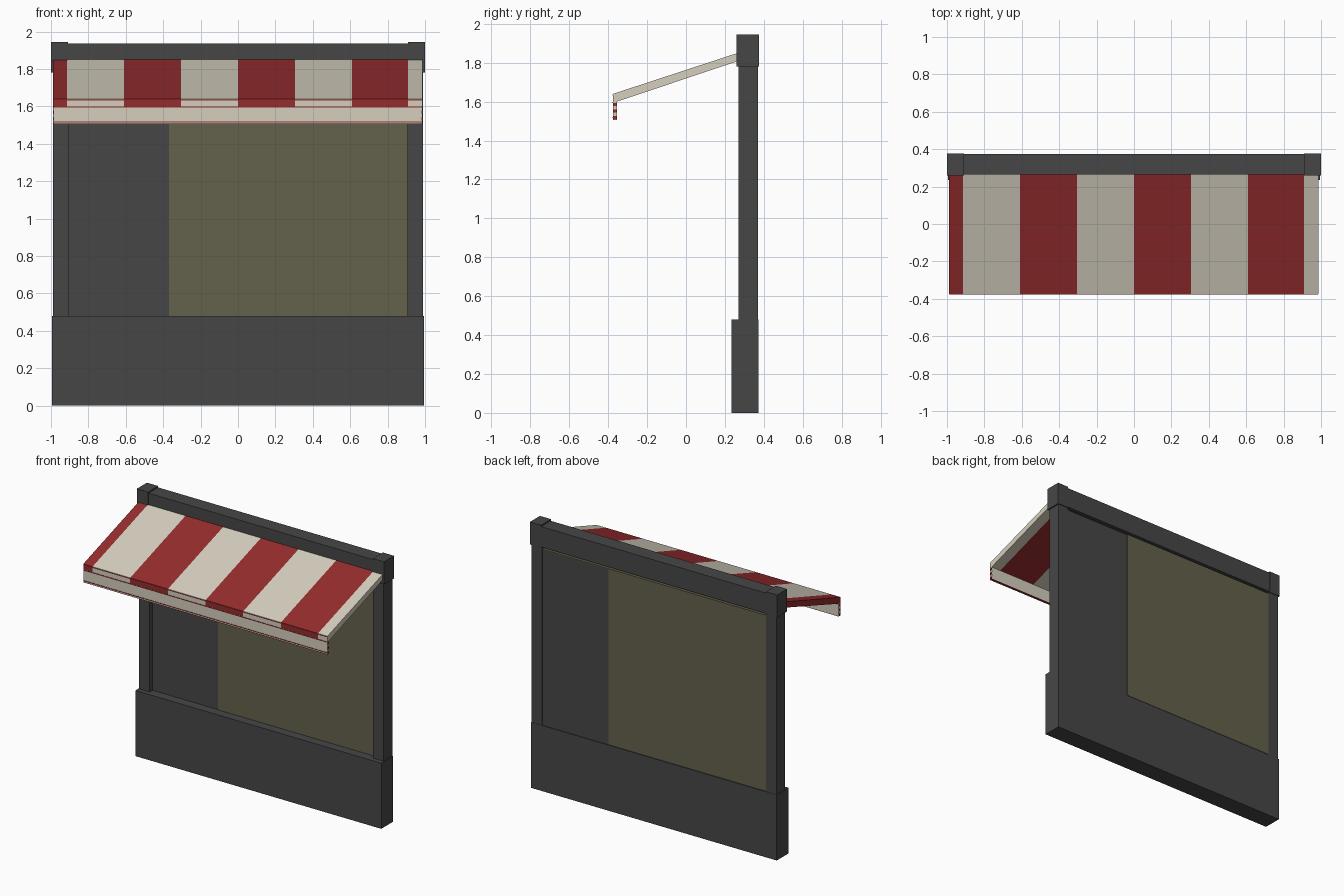
import bpy

cube = bpy.data.objects.get("Cube")
if cube:
    bpy.data.objects.remove(cube, do_unlink=True)


def material(name, rgb):
    m = bpy.data.materials.new(name)
    m.use_nodes = True
    m.diffuse_color = (*rgb, 1)
    m.node_tree.nodes["Principled BSDF"].inputs["Base Color"].default_value = (*rgb, 1)
    return m


dark = material("dark grey", (0.062, 0.062, 0.062))
olive = material("olive pane", (0.127, 0.12, 0.07))
cream = material("cream cloth", (0.67, 0.62, 0.515))
red = material("red cloth", (0.3, 0.025, 0.027))


def prism(name, profile, x0, x1, mat):
    """Extrude a (y, z) profile along x."""
    n = len(profile)
    verts = [(x, y, z) for x in (x0, x1) for y, z in profile]
    faces = [tuple(reversed(range(n))), tuple(range(n, 2 * n))]
    faces += [(i, (i + 1) % n, n + (i + 1) % n, n + i) for i in range(n)]
    mesh = bpy.data.meshes.new(name)
    mesh.from_pydata(verts, [], faces)
    mesh.materials.append(mat)
    obj = bpy.data.objects.new(name, mesh)
    bpy.context.collection.objects.link(obj)
    return obj


def box(name, x0, x1, y0, y1, z0, z1, mat):
    return prism(name, [(y0, z0), (y1, z0), (y1, z1), (y0, z1)], x0, x1, mat)


# Counter base and top beam
box("counter_base", -0.995, 0.995, 0.235, 0.372, 0, 0.48, dark)
box("top_beam", -0.99, 0.99, 0.265, 0.375, 1.785, 1.935, dark)

# Posts with square caps on both sides
for side, s in (("left", 1), ("right", -1)):
    x0, x1 = sorted((s * 0.905, s * 0.99))
    box(side + "_post", x0, x1, 0.27, 0.37, 0.48, 1.79, dark)
    x0, x1 = sorted((s * 0.91, s * 1.0))
    box(side + "_post_cap", x0, x1, 0.26, 0.376, 1.78, 1.945, dark)

# Window wall with overlapping sliding panes
box("window_wall", -0.905, 0.905, 0.303, 0.367, 0.48, 1.765, dark)
box("front_pane", -0.37, 0.905, 0.3, 0.303, 0.48, 1.765, olive)
box("back_pane", -0.905, 0.37, 0.367, 0.37, 0.485, 1.765, olive)
box("pane_top_rail", -0.905, 0.905, 0.3, 0.37, 1.765, 1.77, olive)

# Sloping awning, one strip of cloth per stripe
edges = [-0.99, -0.915, -0.61, -0.305, 0, 0.305, 0.61, 0.91, 0.987]
slope = [(-0.375, 1.6), (-0.355, 1.6), (0.265, 1.808), (0.265, 1.85), (-0.375, 1.64)]
for i, (a, b) in enumerate(zip(edges, edges[1:])):
    prism(f"awning_stripe_{i + 1}", slope, a, b, cream if i % 2 else red)

# Hanging front flap, with red piping lines and striped ends
box("awning_flap", -0.987, 0.985, -0.374, -0.355, 1.508, 1.635, cream)
for i, z in enumerate((1.515, 1.593, 1.632)):
    box(f"flap_piping_{i + 1}", -0.987, 0.985, -0.377, -0.374, z, z + 0.005, red)
box("flap_hem", -0.987, 0.985, -0.374, -0.355, 1.505, 1.508, red)
for side, x in (("left", 0.985), ("right", -0.989)):
    for i in range(3):
        z = 1.51 + i * 0.034
        box(f"{side}_flap_end_stripe_{i + 1}", x, x + 0.002, -0.374, -0.355, z, z + 0.015, red)
